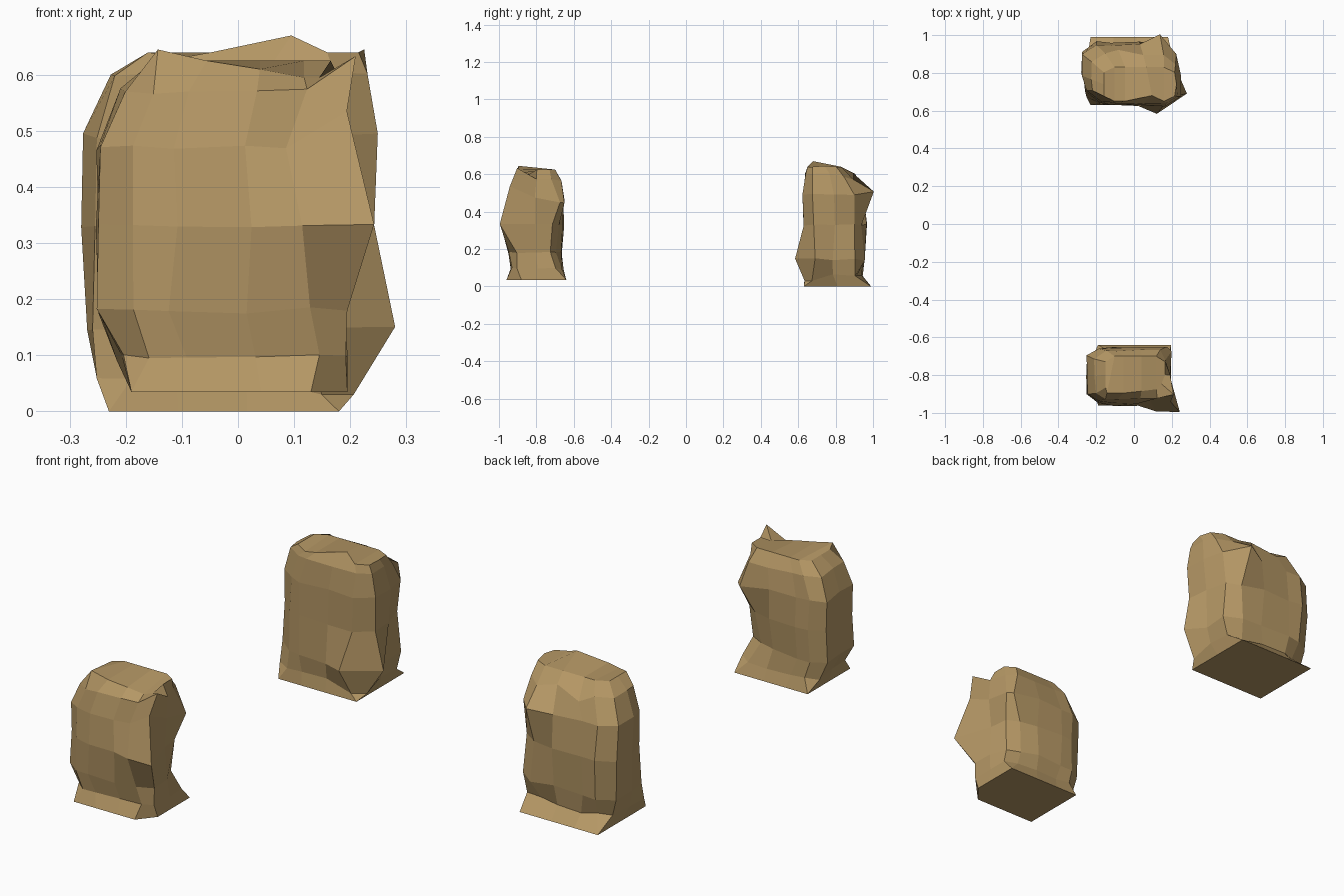
import bpy, bmesh, random

stone = bpy.data.materials.new("tan stone")
stone.diffuse_color = (0.46, 0.31, 0.13, 1)


def outline(c):
    """Chamfered rectangle in -1..1, counter-clockwise from front left."""
    k = 1 - c
    return [(-k, -1), (-.4, -1), (.2, -1), (k, -1),
            (1, -k), (1, 0), (1, k),
            (k, 1), (.2, 1), (-.4, 1), (-k, 1),
            (-1, k), (-1, 0), (-1, -k)]


def rock(name, rings, nudges, seed):
    """Loft chamfered rectangles (z, x0, x1, y0, y1, chamfer) with pulled corners."""
    rnd = random.Random(seed)
    bm = bmesh.new()
    loops = []
    for r, (z, x0, x1, y0, y1, c) in enumerate(rings):
        loop = []
        for i, (u, v) in enumerate(outline(c)):
            j = 0.006 if 0 < r < len(rings) - 1 else 0
            dx, dy, dz = nudges.get((r, i), (0, 0, 0))
            loop.append(bm.verts.new((
                (x0 + x1) / 2 + u * (x1 - x0) / 2 + dx + rnd.uniform(-j, j),
                (y0 + y1) / 2 + v * (y1 - y0) / 2 + dy + rnd.uniform(-j, j),
                z + dz + rnd.uniform(-j, j))))
        loops.append(loop)
    n = len(loops[0])
    for a, b in zip(loops, loops[1:]):
        for i in range(n):
            k = (i + 1) % n
            bm.faces.new((a[i], a[k], b[k], b[i]))
    bm.faces.new(loops[0][::-1])
    # top as strips from front edge to back edge
    t = loops[-1]
    for i in range(3):
        bm.faces.new((t[i], t[i + 1], t[9 - i], t[10 - i]))
    bm.faces.new((t[3], t[4], t[5], t[6], t[7]))
    bm.faces.new((t[10], t[11], t[12], t[13], t[0]))
    bmesh.ops.remove_doubles(bm, verts=bm.verts, dist=0.001)
    bmesh.ops.recalc_face_normals(bm, faces=bm.faces)
    me = bpy.data.meshes.new(name)
    bm.to_mesh(me)
    bm.free()
    me.materials.append(stone)
    bpy.context.collection.objects.link(bpy.data.objects.new(name, me))


# front boulder, with two pulled points on its front right edge
rock("front_boulder", [
    (.035, -.19, .195, -.96, -.64, 0),
    (.095, -.21, .19, -.935, -.66, .25),
    (.18, -.25, .19, -.945, -.665, .3),
    (.33, -.25, .205, -.96, -.655, .3),
    (.47, -.25, .195, -.95, -.655, .3),
    (.57, -.205, .195, -.93, -.67, .3),
    (.625, -.15, .165, -.895, -.70, .3),
], {
    (0, 3): (-.065, 0, 0), (0, 4): (0, .08, 0),
    (3, 0): (0, .02, 0), (3, 13): (.005, .02, 0),
    (4, 0): (0, .015, 0),
    (3, 3): (-.02, -.03, 0), (3, 4): (.04, -.08, 0),
    (4, 3): (-.04, .02, 0), (4, 4): (0, -.035, .06),
    (5, 3): (-.01, .01, 0), (5, 4): (.015, -.015, .065),
    (6, 0): (-.04, 0, .02), (6, 2): (0, .01, -.015),
    (6, 3): (0, .02, -.03), (6, 4): (-.02, .02, -.03),
    (2, 6): (-.035, -.02, 0), (2, 7): (-.03, -.03, 0),
    (3, 6): (-.035, -.01, 0), (3, 7): (-.02, -.02, 0),
    (3, 5): (-.02, 0, 0), (4, 6): (0, .02, -.02),
    (4, 7): (.04, 0, -.02), (5, 6): (-.025, -.015, 0),
}, 3)

# rear boulder, bulging low on the front right and high at the back
rock("rear_boulder", [
    (0, -.23, .18, .63, .99, 0),
    (.06, -.25, .2, .64, .94, .25),
    (.145, -.27, .225, .63, .95, .3),
    (.33, -.28, .24, .63, .965, .3),
    (.49, -.275, .245, .625, .95, .3),
    (.60, -.225, .235, .635, .90, .3),
    (.64, -.16, .215, .65, .83, .3),
], {
    (2, 0): (.02, .01, 0), (2, 13): (.015, .03, 0),
    (3, 0): (.025, .015, 0), (3, 13): (.02, .03, 0),
    (4, 0): (.025, .015, 0), (4, 13): (.02, .03, 0),
    (5, 0): (.015, .01, 0), (5, 13): (.01, .03, 0),
    (1, 3): (0, -.01, -.03), (1, 4): (.01, 0, -.03),
    (2, 3): (-.03, -.045, 0), (2, 4): (.055, .01, 0),
    (1, 7): (-.02, -.02, 0), (1, 10): (.02, -.02, 0),
    (3, 7): (-.02, -.03, 0), (3, 6): (-.03, -.02, 0),
    (4, 7): (-.03, .05, .02), (4, 6): (-.02, 0, 0),
    (5, 7): (-.01, -.01, -.03), (5, 6): (-.02, -.02, -.01),
    (5, 9): (0, .02, -.03), (6, 2): (.03, .03, .03),
    (6, 0): (0, 0, -.01), (6, 5): (.01, 0, .005),
}, 8)
